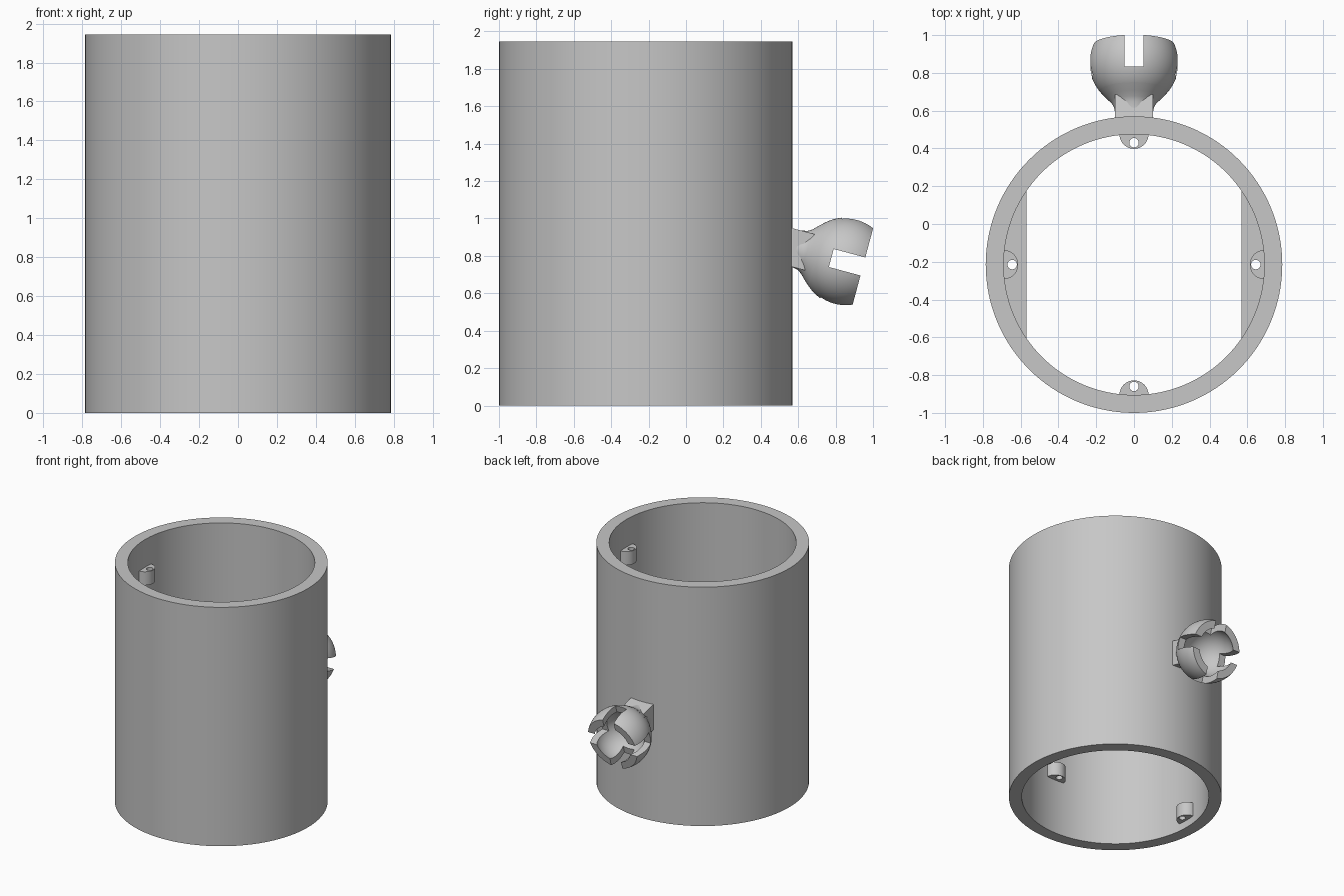
import bpy, bmesh, math
from mathutils import Matrix, Vector

if "Cube" in bpy.data.objects:
    bpy.data.objects.remove(bpy.data.objects["Cube"])

CY = -0.215                      # tube axis position in y
R_OUT, R_IN, HEIGHT = 0.785, 0.69, 1.945

grey = bpy.data.materials.new("light grey")
grey.diffuse_color = (0.57, 0.57, 0.57, 1)
grey.use_nodes = True
grey.node_tree.nodes["Principled BSDF"].inputs["Base Color"].default_value = grey.diffuse_color


def make(name, bm, matrix=Matrix()):
    bmesh.ops.recalc_face_normals(bm, faces=bm.faces)
    me = bpy.data.meshes.new(name)
    bm.to_mesh(me)
    bm.free()
    me.materials.append(grey)
    me.transform(matrix)
    ob = bpy.data.objects.new(name, me)
    bpy.context.collection.objects.link(ob)
    return ob


def prism(name, outline, z0, z1, matrix=Matrix()):
    bm = bmesh.new()
    face = bm.faces.new([bm.verts.new((x, y, z0)) for x, y in outline])
    ext = bmesh.ops.extrude_face_region(bm, geom=[face])
    verts = [v for v in ext["geom"] if isinstance(v, bmesh.types.BMVert)]
    bmesh.ops.translate(bm, verts=verts, vec=(0, 0, z1 - z0))
    return make(name, bm, matrix)


def lathe(name, profile, steps, matrix=Matrix()):
    """Spin a closed (radius, z) profile around z."""
    bm = bmesh.new()
    vs = [bm.verts.new((r, 0, z)) for r, z in profile]
    edges = [bm.edges.new((vs[i], vs[(i + 1) % len(vs)])) for i in range(len(vs))]
    bmesh.ops.spin(bm, geom=vs + edges, cent=(0, 0, 0), axis=(0, 0, 1),
                   angle=math.tau, steps=steps)
    bmesh.ops.remove_doubles(bm, verts=bm.verts, dist=1e-5)
    bmesh.ops.dissolve_degenerate(bm, edges=bm.edges, dist=1e-6)
    return make(name, bm, matrix)


def arc(cx, cy, r, a0, a1, n):
    return [(cx + r * math.cos(a0 + (a1 - a0) * i / n),
             cy + r * math.sin(a0 + (a1 - a0) * i / n)) for i in range(n + 1)]


def box(x, y, z0, z1):
    return [(-x, -y), (x, -y), (x, y), (-x, y)], z0, z1


def cut(ob, cutter):
    mod = ob.modifiers.new("cut", "BOOLEAN")
    mod.operation, mod.solver, mod.object = "DIFFERENCE", "EXACT", cutter
    bpy.context.view_layer.objects.active = ob
    bpy.ops.object.modifier_apply(modifier=mod.name)
    bpy.data.objects.remove(cutter)


# Main tube
tube_centre = Matrix.Translation((0, CY, 0))
lathe("tube", [(R_OUT, 0), (R_OUT, HEIGHT), (R_IN, HEIGHT), (R_IN, 0)], 128, tube_centre)

# Screw lugs and side shelves, each drilled along z
lug = [(0.72, -0.077)] + arc(0.69, 0, 0.077, 1.5 * math.pi, 0.5 * math.pi, 20) + [(0.72, 0.077)]
half = math.acos(0.57 / 0.70)
shelf = arc(0, 0, 0.70, -half, half, 24)
hole = arc(0.645, 0, 0.025, 0, math.tau * 23 / 24, 23)


def drilled(name, outline, z0, z1, turn):
    m = tube_centre @ Matrix.Rotation(math.radians(turn), 4, "Z")
    ob = prism(name, outline, z0, z1, m)
    cut(ob, prism("drill", hole, z0 - 0.1, z1 + 0.1, m))


for side, turn in (("right", 0), ("left", 180)):
    drilled(side + "_upper_lug", lug, 1.61, 1.72, turn)
    drilled(side + "_lower_lug", lug, 0.06, 0.17, turn)
    drilled(side + "_shelf", shelf, 0.87, 1.07, turn)
for side, turn in (("back", 90), ("front", 270)):
    drilled(side + "_lug", lug, 0.45, 0.56, turn)

# Ball socket tilted 15 degrees down; local z points out of its mouth
tilt = Matrix.Translation((0, 0.854, 0.768)) @ Matrix.Rotation(math.radians(-105), 4, "X")
R, RI, MOUTH = 0.237, 0.185, 0.095
outer = arc(0, 0, R, math.asin(MOUTH / R), -math.pi / 2, 28)
inner = arc(0, 0, RI, -math.pi / 2, math.asin(MOUTH / RI), 28)
socket = lathe("ball_socket", outer + inner, 64, tilt)

# Two crossing slots split the socket into four fingers
cut(socket, prism("slot", *box(0.05, 0.4, -0.08, 0.3), tilt))
cut(socket, prism("slot", *box(0.4, 0.05, -0.08, 0.3), tilt))

# Square neck and its flare into the ball
prism("neck", *box(0.1, 0.1, -0.345, -0.2), tilt)
lathe("neck_flare", [(0, -0.275), (0.1, -0.275), (0.107, -0.24), (0.122, -0.215),
                     (0.148, -0.19), (0.18, -0.155), (0, -0.20)], 48, tilt)

# Smooth curved walls, keep real edges sharp
bpy.ops.object.select_all(action="SELECT")
bpy.context.view_layer.objects.active = socket
bpy.ops.object.shade_smooth_by_angle(angle=math.radians(30))
